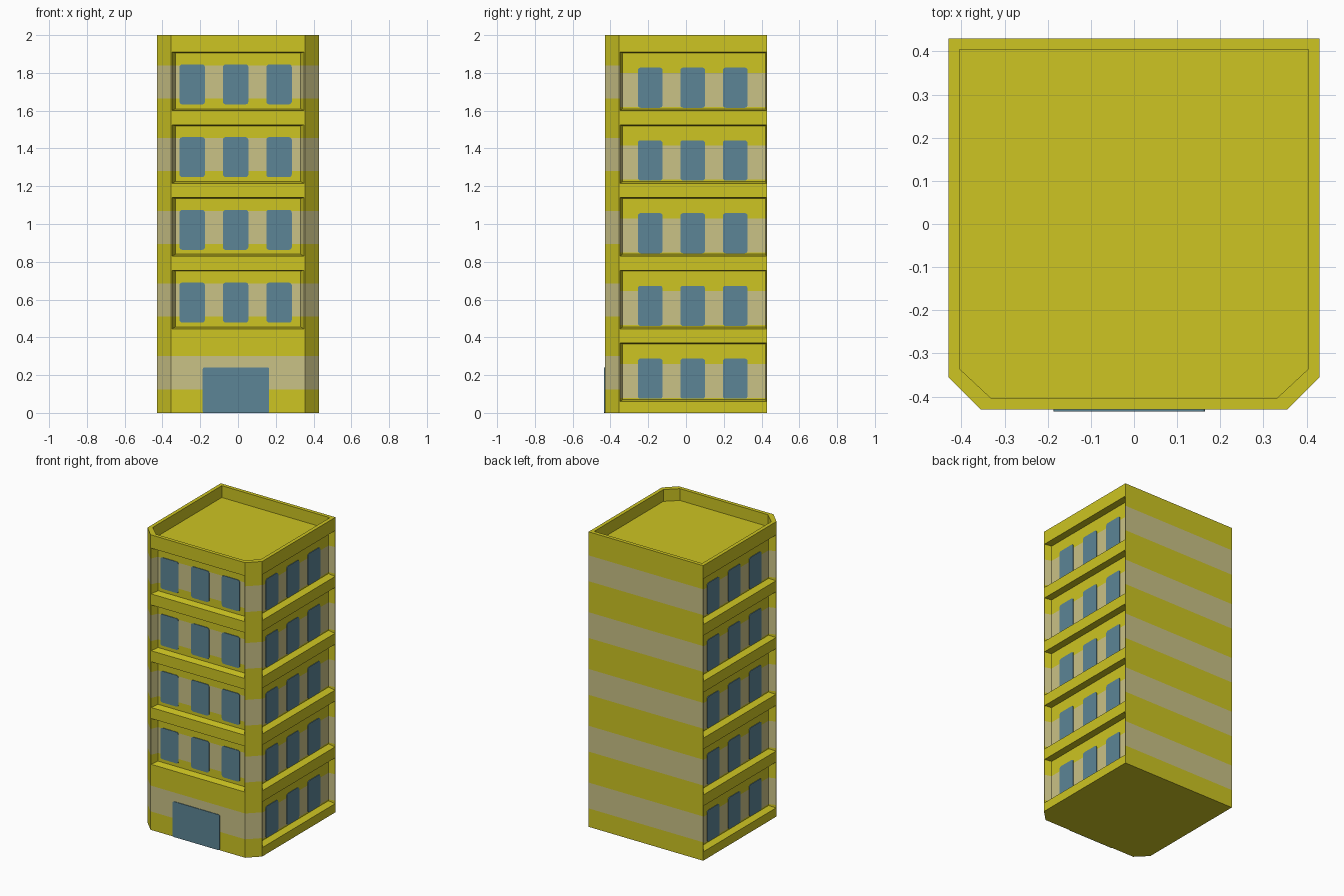
import bpy, bmesh, math
from mathutils import Vector

if "Cube" in bpy.data.objects:
    bpy.data.objects.remove(bpy.data.objects["Cube"])


def material(name, rgb):
    m = bpy.data.materials.new(name)
    m.diffuse_color = (*rgb, 1)
    m.use_nodes = True
    m.node_tree.nodes["Principled BSDF"].inputs["Base Color"].default_value = m.diffuse_color
    return m


YELLOW = material("yellow wall", (0.61, 0.555, 0.016))
BEIGE = material("beige stripe", (0.59, 0.54, 0.24))
BLUE = material("blue glass", (0.107, 0.235, 0.305))

H, STEP, FLOORS, DEPTH, ROOF = 2.0, 0.385, 5, 0.045, 1.92
UP = Vector((0, 0, 1))


def footprint(inset):
    a, c = 0.43 - inset, 0.355 - inset
    return [(-c, -a), (c, -a), (a, -c if not inset else -0.335), (a, a),
            (-a, a), (-a, -c if not inset else -0.335)]


class Wall:
    """Local frame of a wall: u along it, z up, d inward."""
    def __init__(self, p0, p1):
        self.o = Vector((*p0, 0))
        t = Vector((*p1, 0)) - self.o
        self.len, self.t = t.length, t.normalized()
        self.n = UP.cross(self.t)

    def at(self, u, z, d=0):
        return self.o + self.t * u + UP * z + self.n * d

    def rect(self, u0, u1, z0, z1, d=0):
        return [self.at(u0, z0, d), self.at(u1, z0, d),
                self.at(u1, z1, d), self.at(u0, z1, d)]


def add_face(bm, pts):
    return bm.faces.new([bm.verts.new(p) for p in pts])


def finish(bm, name, mats):
    bmesh.ops.remove_doubles(bm, verts=bm.verts, dist=1e-5)
    me = bpy.data.meshes.new(name)
    bm.to_mesh(me)
    bm.free()
    for m in mats:
        me.materials.append(m)
    ob = bpy.data.objects.new(name, me)
    bpy.context.collection.objects.link(ob)
    return ob


def stripe(bm, lo, hi):
    """Cut at stripe heights and colour the faces between them."""
    for k in range(FLOORS):
        for z in (lo, hi):
            bmesh.ops.bisect_plane(bm, geom=bm.verts[:] + bm.edges[:] + bm.faces[:],
                                   plane_co=(0, 0, z + k * STEP), plane_no=(0, 0, 1))
    for f in bm.faces:
        z = f.calc_center_median().z
        f.material_index = int(any(lo < z - k * STEP < hi for k in range(FLOORS)))


def plate(bm, wall, u0, u1, z0, z1, d, r):
    """Thin glass plate with rounded corners."""
    loop = []
    for cu, cz, a0 in ((u1 - r, z0 + r, -90), (u1 - r, z1 - r, 0),
                       (u0 + r, z1 - r, 90), (u0 + r, z0 + r, 180)):
        for s in range(4):
            a = math.radians(a0 + s * 30)
            loop.append((cu + r * math.cos(a), cz + r * math.sin(a)))
    front = [wall.at(u, z, d - 0.004) for u, z in loop]
    back = [wall.at(u, z, d) for u, z in loop]
    add_face(bm, front)
    for i in range(len(loop)):
        j = (i + 1) % len(loop)
        add_face(bm, [front[i], back[i], back[j], front[j]])


fp = footprint(0)
walls = [Wall(fp[i], fp[(i + 1) % 6]) for i in range(6)]
FRONT, RIGHT, LEFT = walls[0], walls[2], walls[4]


def bays(wall, body, recess, first, e0, e1):
    """Striped wall with one shallow recess on every floor."""
    a, b, z = 0.005, wall.len - 0.005, 0
    for k in range(first, FLOORS):
        z0, z1 = 0.06 + k * STEP, 0.37 + k * STEP
        add_face(body, wall.rect(0, wall.len, z, z0))
        add_face(body, wall.rect(0, a, z0, z1))
        add_face(body, wall.rect(b, wall.len, z0, z1))
        o = wall.rect(a, b, z0, z1)
        i = wall.rect(e0, wall.len - e1, z0 + 0.01, z1 - 0.005, DEPTH)
        add_face(recess, i)
        for s in range(4):
            t = (s + 1) % 4
            add_face(recess, [o[s], o[t], i[t], i[s]])
        z = z1
    add_face(body, wall.rect(0, wall.len, z, H))


# Outer walls and recessed bays
body, front_bays, side_bays = bmesh.new(), bmesh.new(), bmesh.new()
bays(FRONT, body, front_bays, 1, 0.025, 0.025)
bays(RIGHT, body, side_bays, 0, 0.02, 0.01)
bays(LEFT, body, side_bays, 0, 0.01, 0.02)
for i in (1, 3, 5):
    add_face(body, walls[i].rect(0, walls[i].len, 0, H))
add_face(body, [(x, y, 0) for x, y in reversed(fp)])
stripe(body, 0.125, 0.30)
stripe(front_bays, 0.125, 0.30)
stripe(side_bays, 0.08, 0.26)
finish(body, "outer_walls", [YELLOW, BEIGE])
finish(front_bays, "front_window_bays", [YELLOW, BEIGE])
finish(side_bays, "side_window_bays", [YELLOW, BEIGE])

# Parapet rim, its inner face and the sunken roof
bm = bmesh.new()
inner = footprint(0.025)
for i in range(6):
    j = (i + 1) % 6
    add_face(bm, [(*fp[i], H), (*fp[j], H), (*inner[j], H), (*inner[i], H)])
    add_face(bm, [(*inner[i], H), (*inner[j], H), (*inner[j], ROOF), (*inner[i], ROOF)])
add_face(bm, [(*p, ROOF) for p in inner])
finish(bm, "roof_and_parapet", [YELLOW])

# Windows, three per bay
bm = bmesh.new()
for k in range(FLOORS):
    z = k * STEP
    if k:
        for x in (-0.31, -0.08, 0.15):
            plate(bm, FRONT, x + 0.355, x + 0.49, 0.093 + z, 0.305 + z, DEPTH, 0.015)
    for y in (-0.255, -0.03, 0.195):
        plate(bm, RIGHT, y + 0.355, y + 0.486, 0.075 + z, 0.288 + z, DEPTH, 0.015)
        plate(bm, LEFT, 0.43 - y - 0.131, 0.43 - y, 0.075 + z, 0.288 + z, DEPTH, 0.015)
finish(bm, "windows", [BLUE])

# Entrance door
bm = bmesh.new()
plate(bm, FRONT, -0.187 + 0.355, 0.165 + 0.355, 0.0, 0.24, 0, 0.008)
finish(bm, "entrance_door", [BLUE])
